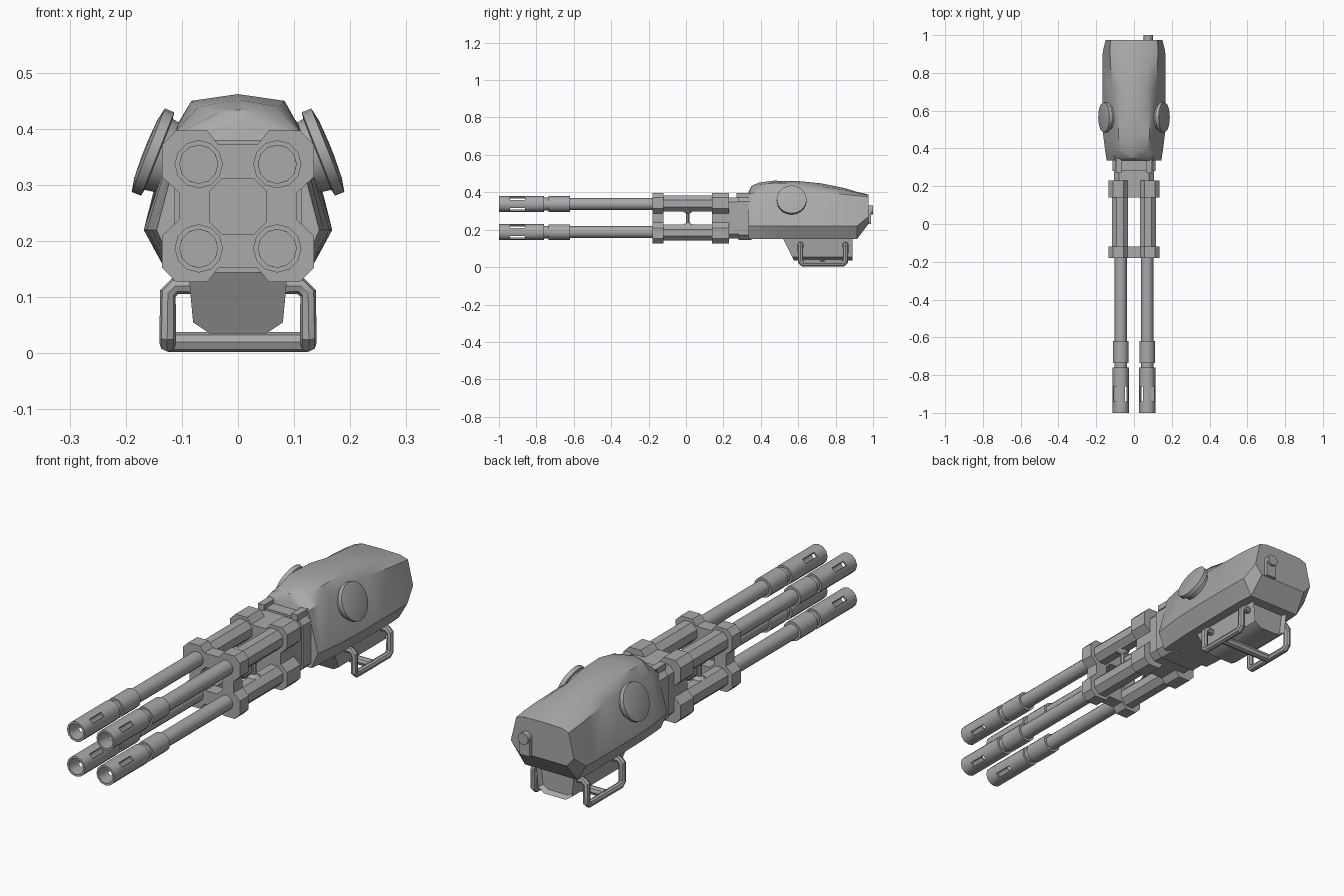
import bpy, bmesh
from math import sin, cos, pi, radians
from mathutils import Vector

cube = bpy.data.objects.get("Cube")
if cube:
    bpy.data.objects.remove(cube, do_unlink=True)

GREY = 0.4
metal = bpy.data.materials.new("grey metal")
metal.use_nodes = True
metal.diffuse_color = (GREY, GREY, GREY, 1)
for node in metal.node_tree.nodes:
    if node.type == 'BSDF_PRINCIPLED':
        node.inputs["Base Color"].default_value = (GREY, GREY, GREY, 1)

MID = 0.262          # height of the barrel cluster axis
SIDES = (-1, 1)


def add(name, data, loc=(0, 0, 0), rot=(0, 0, 0), thickness=0):
    """Link an object, bake curves and modifiers, shade it."""
    ob = bpy.data.objects.new(name, data)
    bpy.context.collection.objects.link(ob)
    ob.location, ob.rotation_euler = loc, rot
    data.materials.append(metal)
    if thickness:
        mod = ob.modifiers.new("wall", 'SOLIDIFY')
        mod.thickness, mod.offset = thickness, -1
    bpy.ops.object.select_all(action='DESELECT')
    ob.select_set(True)
    bpy.context.view_layer.objects.active = ob
    bpy.ops.object.convert(target='MESH')
    bpy.ops.object.shade_smooth_by_angle(angle=radians(35))
    return bpy.context.view_layer.objects.active


def loft(name, rings, edit=None, **kw):
    """Skin equal-length rings of points and cap both ends."""
    bm = bmesh.new()
    rows = [[bm.verts.new(p) for p in ring] for ring in rings]
    n = len(rows[0])
    for a, b in zip(rows, rows[1:]):
        for i in range(n):
            j = (i + 1) % n
            bm.faces.new((a[i], a[j], b[j], b[i]))
    bm.faces.new(rows[0])
    bm.faces.new(rows[-1])
    bmesh.ops.recalc_face_normals(bm, faces=bm.faces)
    if edit:
        edit(bm)
    me = bpy.data.meshes.new(name)
    bm.to_mesh(me)
    bm.free()
    return add(name, me, **kw)


def lathe(name, profile, loc, n=12, axis=(0, 1, 0), turn=0, **kw):
    """Round part from (distance, radius) pairs along an axis."""
    angles = [2 * pi * (i + turn) / n for i in range(n)]
    rings = [[(r * cos(a), y, r * sin(a)) for a in angles] for y, r in profile]
    rot = (0, 0, 0)
    if tuple(axis) != (0, 1, 0):
        rot = Vector(axis).to_track_quat('Y', 'Z').to_euler()
    return loft(name, rings, loc=loc, rot=rot, **kw)


def mirror_ring(half, y):
    """Closed section from the +x half, listed bottom to top."""
    right = [(x, y(z) if callable(y) else y, z) for x, z in half]
    left = [(-p[0], p[1], p[2]) for p in reversed(right) if p[0] > 0]
    return right + left


def box(name, center, size):
    x, y, z = (s / 2 for s in size)
    square = [(-x, -z), (x, -z), (x, z), (-x, z)]
    return loft(name, [[(a, d, b) for a, b in square] for d in (-y, y)], loc=center)


def four_way(quarter):
    """Outline mirrored into all four quadrants."""
    right = quarter + [(x, -z) for x, z in reversed(quarter)]
    return right + [(-x, z) for x, z in reversed(right)]


def plate(name, outlines, y0, y1):
    """Flat plate facing the front; a second outline becomes a hole."""
    cu = bpy.data.curves.new(name, 'CURVE')
    cu.dimensions, cu.fill_mode = '2D', 'BOTH'
    cu.extrude = (y1 - y0) / 2
    for pts in outlines:
        sp = cu.splines.new('POLY')
        sp.points.add(len(pts) - 1)
        for p, (x, z) in zip(sp.points, pts):
            p.co = (x, z, 0, 1)
        sp.use_cyclic_u = True
    add(name, cu, loc=(0, (y0 + y1) / 2, MID), rot=(pi / 2, 0, 0))


def tube(name, pts, radius):
    cu = bpy.data.curves.new(name, 'CURVE')
    cu.dimensions = '3D'
    cu.bevel_depth, cu.bevel_resolution, cu.use_fill_caps = radius, 2, True
    sp = cu.splines.new('POLY')
    sp.points.add(len(pts) - 1)
    for p, co in zip(sp.points, pts):
        p.co = (*co, 1)
    add(name, cu)


def open_muzzle(bm):
    """Open both ends and cut four diagonal vents."""
    gone = []
    for f in bm.faces:
        c = f.calc_center_median()
        vent = -0.93 < c.y < -0.87 and abs(abs(c.x) - abs(c.z)) < 0.004
        if vent or len(f.verts) > 4:
            gone.append(f)
    bmesh.ops.delete(bm, geom=gone, context='FACES')


# Four barrels with vented muzzles and octagonal sleeves
for sx in SIDES:
    for sz in SIDES:
        at = (sx * 0.07, 0, MID + sz * 0.075)
        lathe("muzzle", [(-1, 0.043), (-0.94, 0.043), (-0.86, 0.043), (-0.76, 0.043)],
              at, edit=open_muzzle, thickness=0.009)
        lathe("barrel", [(-0.775, 0.038), (-0.76, 0.038), (-0.76, 0.034), (-0.735, 0.034),
                         (-0.735, 0.042), (-0.62, 0.042), (-0.62, 0.032), (0.2, 0.032)], at)
        lathe("barrel_sleeve", [(-0.13, 0.046), (0.15, 0.046)],
              (sx * 0.074, 0, MID + sz * 0.078), n=8, turn=0.5)
    # Spool-shaped strut between upper and lower sleeves
    lathe("sleeve_strut", [(-0.045, 0.03), (-0.035, 0.026), (-0.024, 0.01),
                           (0.024, 0.01), (0.035, 0.026), (0.045, 0.03)],
          (sx * 0.07, 0.01, MID), n=8, axis=(0, 0, 1), turn=0.5)

# Clamps that hold the barrels
lobes = four_way([(0.035, 0.11), (0.055, 0.135), (0.11, 0.135),
                  (0.135, 0.11), (0.135, 0.052), (0.105, 0.024)])
hole = four_way([(0.028, 0.05), (0.05, 0.028)])
plate("front_clamp", [lobes, hole], -0.18, -0.12)
plate("rear_clamp", [lobes], 0.14, 0.23)
plate("neck", [four_way([(0.08, 0.11), (0.105, 0.085)])], 0.22, 0.36)
plate("neck_collar", [four_way([(0.085, 0.118), (0.113, 0.09)])], 0.28, 0.35)
for sx in SIDES:
    box("neck_prong", (sx * 0.08, 0.315, 0.385), (0.03, 0.09, 0.025))

# Main housing: y, bottom x, bottom z, widest x, widest z, shoulder, ridge, crown z
sections = [
    (0.335, 0.115, 0.15, 0.145, 0.22, (0.100, 0.390), (0.03, 0.402), 0.403),
    (0.350, 0.117, 0.15, 0.147, 0.22, (0.104, 0.395), (0.03, 0.430), 0.434),
    (0.390, 0.120, 0.15, 0.153, 0.22, (0.108, 0.400), (0.07, 0.440), 0.452),
    (0.470, 0.125, 0.15, 0.163, 0.22, (0.108, 0.405), (0.083, 0.450), 0.462),
    (0.600, 0.128, 0.15, 0.168, 0.22, (0.110, 0.405), (0.08, 0.447), 0.460),
    (0.720, 0.130, 0.15, 0.168, 0.22, (0.115, 0.400), (0.07, 0.432), 0.448),
    (0.850, 0.130, 0.15, 0.168, 0.22, (0.125, 0.388), (0.085, 0.412), 0.422),
    (0.915, 0.125, 0.15, 0.165, 0.22, (0.127, 0.382), (0.09, 0.398), 0.402),
    (0.975, 0.115, 0.23, 0.150, 0.27, (0.125, 0.375), (0.09, 0.386), 0.388),
]
loft("housing", [mirror_ring([(0, bz), (bx, bz), (wx, wz), sh, ri, (0, cz)], y)
                 for y, bx, bz, wx, wz, sh, ri, cz in sections])

# Tilted round side caps
for sx in SIDES:
    lathe("side_cap", [(-0.07, 0.06), (-0.02, 0.068), (-0.018, 0.08), (0, 0.08),
                       (0.005, 0.055), (0.007, 0.01)],
          (sx * 0.16, 0.565, 0.362), n=20, axis=(sx * 0.93, 0, 0.37))

# Rear latch
box("latch_plate", (0.075, 0.98, 0.265), (0.05, 0.02, 0.07))
lathe("latch_knob", [(0.96, 0.025), (1.0, 0.025)], (0.075, 0, 0.305))


def recess_rear(bm):
    """Sink a panel into the back of the magazine."""
    bm.faces.ensure_lookup_table()
    rear = max(bm.faces, key=lambda f: f.calc_center_median().y)
    bmesh.ops.inset_region(bm, faces=[rear], thickness=0.012)
    bmesh.ops.translate(bm, verts=rear.verts, vec=(0, -0.02, 0))


# Magazine below the housing, sloped at the front
mag = [(0.05, 0.035), (0.08, 0.055), (0.09, 0.16)]
loft("magazine", [mirror_ring(mag, lambda z: 0.52 + (0.15 - z) * 0.5),
                  mirror_ring(mag, 0.89)], edit=recess_rear)

# Carrying handles and the bar joining them
for sx in SIDES:
    arm = [(0.075, 0, 0.12), (0.112, 0, 0.12), (0.125, 0, 0.107), (0.125, 0, 0.03)]
    front = [(sx * x, 0.612, z) for x, y, z in arm] + [(sx * 0.125, 0.626, 0.017)]
    back = [(x, 1.465 - y, z) for x, y, z in reversed(front)]
    tube("handle", front + back, 0.015)
tube("handle_crossbar", [(-0.125, 0.73, 0.02), (0.125, 0.73, 0.02)], 0.018)
